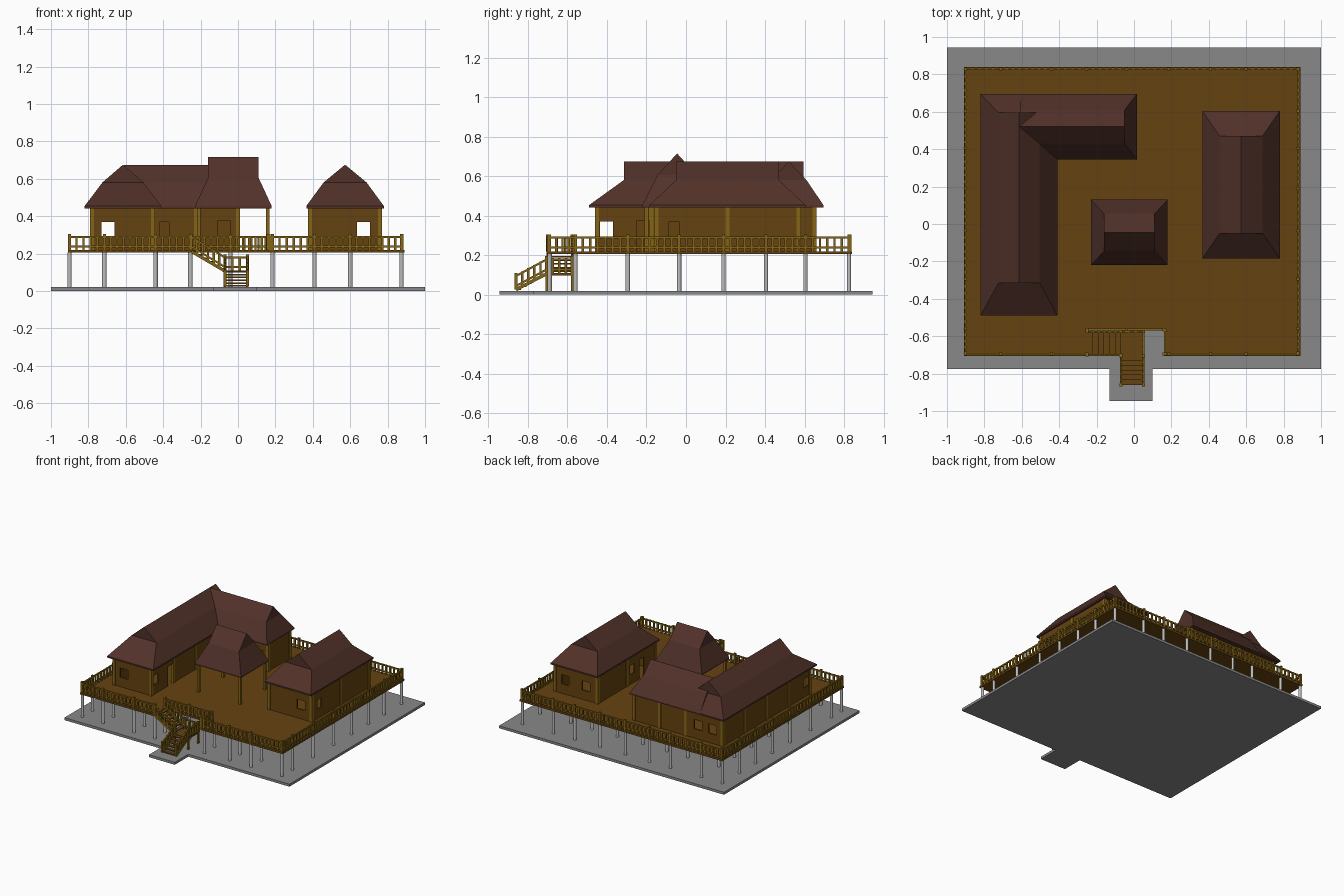
import bpy
import bmesh
from mathutils import Matrix, Vector

cube = bpy.data.objects.get("Cube")
if cube:
    bpy.data.objects.remove(cube, do_unlink=True)


def material(name, rgb):
    m = bpy.data.materials.new(name)
    m.use_nodes = True
    m.diffuse_color = (*rgb, 1)
    m.node_tree.nodes["Principled BSDF"].inputs["Base Color"].default_value = (*rgb, 1)
    return m


GREY = material("concrete grey", (0.25, 0.25, 0.25))
PALE = material("pale post grey", (0.52, 0.52, 0.52))
WOOD = material("dark timber", (0.130, 0.055, 0.005))
TRIM = material("golden timber", (0.235, 0.130, 0.008))
ROOF = material("roof brown", (0.082, 0.031, 0.022))


def finish(bm, name, mat):
    bmesh.ops.recalc_face_normals(bm, faces=bm.faces)
    mesh = bpy.data.meshes.new(name)
    bm.to_mesh(mesh)
    bm.free()
    mesh.materials.append(mat)
    bpy.context.collection.objects.link(bpy.data.objects.new(name, mesh))


def box(bm, x0, x1, y0, y1, z0, z1):
    centre = Vector((x0 + x1, y0 + y1, z0 + z1)) / 2
    size = Matrix.Diagonal((x1 - x0, y1 - y0, z1 - z0, 1))
    bmesh.ops.create_cube(bm, size=1, matrix=Matrix.Translation(centre) @ size)


def beam(bm, p, q, w, h):
    p, q = Vector(p), Vector(q)
    d = q - p
    turn = d.to_track_quat('X', 'Z').to_matrix().to_4x4()
    size = Matrix.Diagonal((d.length, w, h, 1))
    bmesh.ops.create_cube(bm, size=1, matrix=Matrix.Translation((p + q) / 2) @ turn @ size)


def post(bm, x, y, z0, z1, r):
    box(bm, x - r, x + r, y - r, y + r, z0, z1)


def railing(bm, p, q, height=0.075, pitch=0.036):
    # two rails, balusters and taller end posts; also works on a slope
    p, q = Vector(p), Vector(q)
    for h in (0.018, height - 0.006):
        up = Vector((0, 0, h))
        beam(bm, p + up, q + up, 0.01, 0.01)
    n = max(2, round((q - p).length / pitch))
    for i in range(n + 1):
        c = p.lerp(q, i / n)
        end = i in (0, n)
        post(bm, c.x, c.y, c.z, c.z + height + 0.01 * end, 0.008 if end else 0.006)


# ground slab with its front step
bm = bmesh.new()
box(bm, -1, 1, -0.775, 0.945, 0, 0.02)
box(bm, -0.13, 0.10, -0.945, -0.775, 0, 0.02)
finish(bm, "ground_slab", GREY)

# raised deck with a stair notch in the front edge
FLOOR = 0.22
L, R, F, B = -0.91, 0.89, -0.705, 0.84
NL, NR, NB = -0.25, 0.16, -0.57
bm = bmesh.new()
box(bm, L, R, NB, B, 0.205, FLOOR)
box(bm, L, NL, F, NB, 0.205, FLOOR)
box(bm, NR, R, F, NB, 0.205, FLOOR)
finish(bm, "deck", WOOD)

# round stilts
xs = (-0.90, -0.715, -0.44, -0.255, -0.04, 0.185, 0.41, 0.60, 0.875)
ys = (-0.69, -0.56, -0.295, -0.035, 0.19, 0.405, 0.605, 0.825)
bm = bmesh.new()
for x in xs:
    for y in ys:
        if not (NL < x < NR and y < NB):
            bmesh.ops.create_cone(bm, cap_ends=True, segments=12, radius1=0.011, radius2=0.011,
                                  depth=0.186, matrix=Matrix.Translation((x, y, 0.113)))
finish(bm, "stilts", PALE)

# deck railing, one bay between each pair of stilts
bm = bmesh.new()


def bays(stops, point):
    for a, b in zip(stops, stops[1:]):
        railing(bm, (*point(a), FLOOR), (*point(b), FLOOR))


bays(xs, lambda x: (x, B - 0.01))
bays([x for x in xs if x < NL] + [NL], lambda x: (x, F + 0.01))
bays([NR] + [x for x in xs if x > NR], lambda x: (x, F + 0.01))
bays(ys, lambda y: (L + 0.008, y))
bays(ys, lambda y: (R - 0.012, y))
bays((NL, -0.04, NR), lambda x: (x, NB + 0.006))
bays((F + 0.01, NB), lambda y: (NR + 0.006, y))
finish(bm, "deck_railing", TRIM)

# two-flight stair with a landing
LAND, SL, SR, FOOT = 0.11, -0.07, 0.05, -0.86
bm = bmesh.new()
box(bm, SL, SR, F, NB, LAND - 0.012, LAND)
for i in range(6):
    t = (i + 0.5) / 6
    y, z = FOOT + (F - FOOT) * t, 0.02 + (LAND - 0.02) * t
    box(bm, SL, SR, y - 0.013, y + 0.013, z - 0.004, z + 0.004)
    x, z = NL + (SL - NL) * t, FLOOR + (LAND - FLOOR) * t
    box(bm, x - 0.015, x + 0.015, F + 0.01, NB - 0.01, z - 0.004, z + 0.004)
finish(bm, "stair_treads", WOOD)

bm = bmesh.new()
for x in (SL, SR):
    beam(bm, (x, FOOT, 0.026), (x, F, LAND - 0.004), 0.01, 0.016)
    railing(bm, (x, FOOT, 0.026), (x, F, LAND))
    for y in (F, NB - 0.006):
        post(bm, x, y, 0.02, LAND, 0.007)
for y in (F + 0.005, NB - 0.006):
    beam(bm, (NL, y, FLOOR - 0.008), (SL, y, LAND - 0.004), 0.01, 0.016)
    railing(bm, (NL, y, FLOOR), (SL, y, LAND))
railing(bm, (SR, F, LAND), (SR, NB - 0.006, LAND))
railing(bm, (SL, NB - 0.006, LAND), (SR, NB - 0.006, LAND))
finish(bm, "stair_railing", TRIM)

# walls built as panels around their openings
TOP, THICK = 0.455, 0.012
WIN = (0.295, 0.37)
DOOR = (FLOOR, 0.375)


def wall(bm, axis, at, a, b, openings=()):
    def panel(s0, s1, z0, z1):
        if s1 > s0 and z1 > z0:
            lo, hi = at - THICK / 2, at + THICK / 2
            if axis == 'x':
                box(bm, s0, s1, lo, hi, z0, z1)
            else:
                box(bm, lo, hi, s0, s1, z0, z1)
    for s0, s1, (z0, z1) in openings:
        panel(a, s0, FLOOR, TOP)
        panel(s0, s1, FLOOR, z0)
        panel(s0, s1, z1, TOP)
        a = s1
    panel(a, b, FLOOR, TOP)


# L-shaped house
bm = bmesh.new()
wall(bm, 'x', -0.45, -0.78, -0.455, [(-0.73, -0.66, WIN)])
wall(bm, 'x', 0.65, -0.78, 0.0, [(-0.73, -0.66, WIN), (-0.60, -0.53, WIN)])
wall(bm, 'y', -0.78, -0.45, 0.65, [(-0.435, -0.37, WIN)])
wall(bm, 'y', -0.455, -0.45, 0.38, [(-0.435, -0.37, WIN), (-0.25, -0.18, DOOR)])
wall(bm, 'x', 0.38, -0.455, 0.0, [(-0.42, -0.37, WIN), (-0.11, -0.04, DOOR)])
wall(bm, 'y', 0.0, 0.38, 0.65)
finish(bm, "long_house_walls", WOOD)

# separate side house
bm = bmesh.new()
wall(bm, 'x', -0.15, 0.385, 0.76, [(0.635, 0.705, WIN)])
wall(bm, 'x', 0.57, 0.385, 0.76, [(0.45, 0.52, WIN), (0.635, 0.705, WIN)])
wall(bm, 'y', 0.76, -0.15, 0.57, [(-0.085, -0.035, WIN)])
wall(bm, 'y', 0.385, -0.15, 0.57, [(-0.01, 0.05, DOOR), (0.11, 0.17, WIN)])
finish(bm, "side_house_walls", WOOD)

# wall posts and pavilion posts
bm = bmesh.new()
for y in (-0.45, -0.175, 0.10, 0.38, 0.65):
    for x in (-0.78, -0.455):
        post(bm, x, y, FLOOR, TOP, 0.011)
for x in (-0.225, 0.0):
    for y in (0.38, 0.65):
        post(bm, x, y, FLOOR, TOP, 0.011)
for x in (0.385, 0.76):
    for y in (-0.15, 0.21, 0.57):
        post(bm, x, y, FLOOR, TOP, 0.011)
finish(bm, "wall_posts", TRIM)
bm = bmesh.new()
for x in (-0.21, 0.16):
    for y in (-0.20, 0.11):
        post(bm, x, y, FLOOR, TOP, 0.009)
finish(bm, "pavilion_posts", TRIM)


def gablet_roof(name, along, eave, knee, knee_z, ridge_z, swap=False):
    # hipped skirt below, gable above; along = ridge ends at the eave and at the knee
    (a0, a1, k0, k1), (c0, c1) = along, eave
    mid, bm = (c0 + c1) / 2, bmesh.new()

    def ring(s0, s1, t0, t1, z):
        pts = [(s0, t0), (s1, t0), (s1, t1), (s0, t1)]
        return [bm.verts.new((t, s, z) if swap else (s, t, z)) for s, t in pts]
    rings = [ring(a0, a1, c0, c1, 0.442), ring(a0, a1, c0, c1, 0.454),
             ring(k0, k1, mid - knee, mid + knee, knee_z)]
    for lo, hi in zip(rings, rings[1:]):
        for i in range(4):
            j = (i + 1) % 4
            bm.faces.new((lo[i], lo[j], hi[j], hi[i]))
    r0, r1 = [bm.verts.new((mid, s, ridge_z) if swap else (s, mid, ridge_z)) for s in (k0, k1)]
    v = rings[2]
    for f in ((v[0], v[1], r1, r0), (v[2], v[3], r0, r1), (v[1], v[2], r1), (v[3], v[0], r0),
              rings[0]):
        bm.faces.new(f)
    finish(bm, name, ROOF)


gablet_roof("long_wing_roof", (-0.49, 0.695, -0.315, 0.595), (-0.82, -0.41), 0.11, 0.58, 0.675, True)
gablet_roof("back_wing_roof", (-0.61, 0.015, -0.61, -0.05), (0.345, 0.695), 0.09, 0.58, 0.674)
gablet_roof("side_house_roof", (-0.185, 0.605, -0.05, 0.47), (0.365, 0.78), 0.115, 0.58, 0.675, True)
gablet_roof("pavilion_roof", (-0.23, 0.18, -0.16, 0.11), (-0.22, 0.13), 0.10, 0.605, 0.715)
